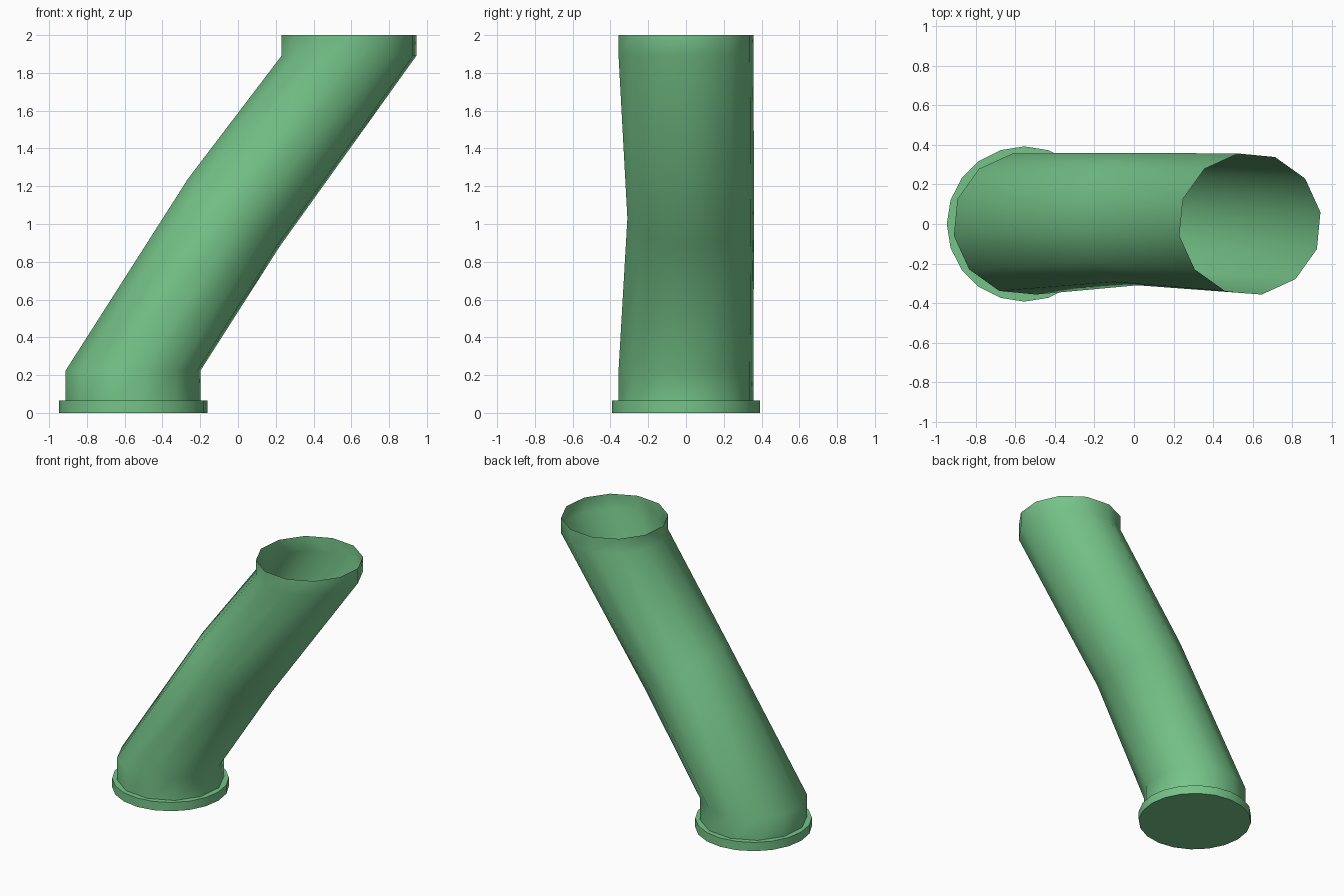
import bpy, bmesh, math

if "Cube" in bpy.data.objects:
    bpy.data.objects.remove(bpy.data.objects["Cube"])

green = bpy.data.materials.new("green")
green.diffuse_color = (0.18, 0.55, 0.25, 1)
green.use_nodes = True
green.node_tree.nodes["Principled BSDF"].inputs["Base Color"].default_value = green.diffuse_color

SIDES = 12
TWIST = math.radians(9.5)


def ring(bm, centre, rx, ry, slope=0.0):
    """Ring of vertices; slope tilts it (z drop per unit x)."""
    cx, cy, cz = centre
    verts = []
    for i in range(SIDES):
        a = TWIST + 2 * math.pi * i / SIDES
        dx = rx * math.cos(a)
        verts.append(bm.verts.new((cx + dx, cy + ry * math.sin(a), cz - slope * dx)))
    return verts


# Slanted open pipe: upright collars at both ends, slightly bent tilted middle ring
bm = bmesh.new()
R = 0.362
rings = [
    ring(bm, (-0.555, 0, 0.06), R, R),
    ring(bm, (-0.555, 0, 0.225), R, R),
    ring(bm, (-0.022, 0.025, 1.06), 0.246, 0.34, 0.74),
    ring(bm, (0.587, 0, 1.89), R, R),
    ring(bm, (0.587, 0, 2.0), R, R),
]
for low, high in zip(rings, rings[1:]):
    for i in range(SIDES):
        j = (i + 1) % SIDES
        bm.faces.new((low[i], low[j], high[j], high[i]))
mesh = bpy.data.meshes.new("slanted_pipe")
bm.to_mesh(mesh)
bm.free()
mesh.materials.append(green)
mesh.shade_smooth()
pipe = bpy.data.objects.new("slanted_pipe", mesh)
bpy.context.collection.objects.link(pipe)

# Base flange
bpy.ops.mesh.primitive_cylinder_add(vertices=20, radius=0.393, depth=0.065,
                                    location=(-0.555, 0, 0.0325))
flange = bpy.context.object
flange.name = "base_flange"
flange.data.materials.append(green)
bpy.ops.object.shade_smooth_by_angle(angle=math.radians(35))
